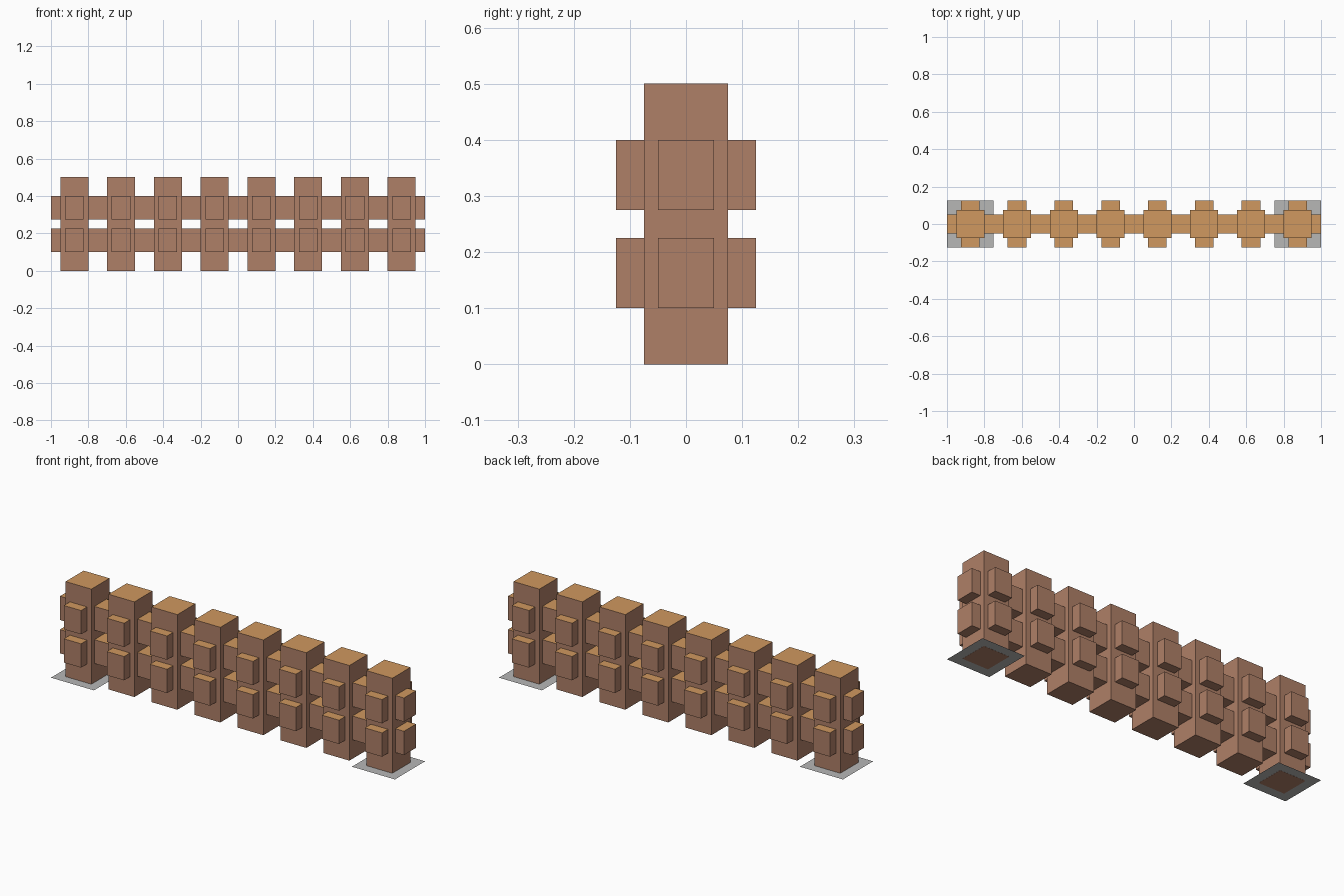
import bpy
import bmesh

if "Cube" in bpy.data.objects:
    bpy.data.objects.remove(bpy.data.objects["Cube"])


def material(name, rgb):
    m = bpy.data.materials.new(name)
    m.diffuse_color = (*rgb, 1)
    m.use_nodes = True
    m.node_tree.nodes["Principled BSDF"].inputs["Base Color"].default_value = m.diffuse_color
    return m


SIDE = material("reddish brown side", (0.43, 0.215, 0.137))
TOP = material("tan top", (0.63, 0.315, 0.115))
GREY = material("grey plate", (0.475, 0.475, 0.47))


def box(name, x, y, z):
    """Box from (min, max) ranges, with the upward face in the tan colour."""
    bm = bmesh.new()
    bmesh.ops.create_cube(bm, size=1)
    for v in bm.verts:
        v.co = [lo + (c + 0.5) * (hi - lo) for c, (lo, hi) in zip(v.co, (x, y, z))]
    bm.normal_update()
    for f in bm.faces:
        f.material_index = 1 if f.normal.z > 0.5 else 0
    link(name, bm, (SIDE, TOP))


def link(name, bm, mats):
    mesh = bpy.data.meshes.new(name)
    bm.to_mesh(mesh)
    bm.free()
    for m in mats:
        mesh.materials.append(m)
    bpy.context.collection.objects.link(bpy.data.objects.new(name, mesh))


LEVELS = {"lower": (0.10, 0.225), "upper": (0.275, 0.40)}

# Long horizontal rails
for level, z in LEVELS.items():
    box(f"{level}_rail", (-1, 1), (-0.05, 0.05), z)

# Eight posts, each crossed by two short beams
for i in range(8):
    cx = -0.875 + 0.25 * i
    box(f"post_{i + 1}", (cx - 0.075, cx + 0.075), (-0.075, 0.075), (0, 0.5))
    for level, z in LEVELS.items():
        box(f"{level}_cross_beam_{i + 1}", (cx - 0.05, cx + 0.05), (-0.125, 0.125), z)

# Flat ground plates under the two end posts
for side, cx in (("left", -0.875), ("right", 0.875)):
    bm = bmesh.new()
    bmesh.ops.create_grid(bm, x_segments=1, y_segments=1, size=0.125)
    bmesh.ops.translate(bm, verts=bm.verts, vec=(cx, 0, 0.0005))
    link(f"{side}_ground_plate", bm, (GREY,))
